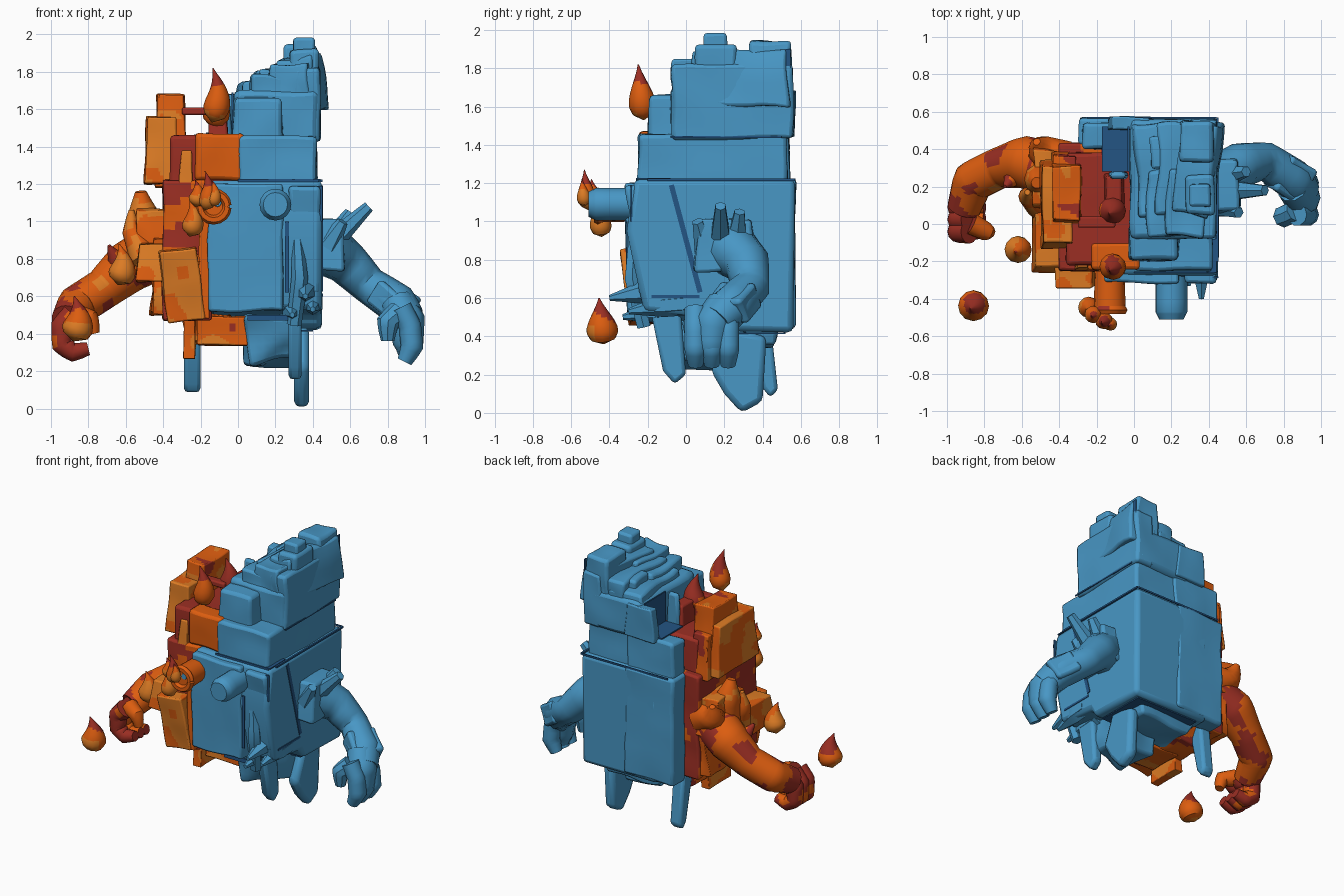
import bpy, bmesh, math
from mathutils import Vector, Euler, noise

cube = bpy.data.objects.get("Cube")
if cube:
    bpy.data.objects.remove(cube, do_unlink=True)


def material(name, rgb):
    mat = bpy.data.materials.new(name)
    mat.use_nodes = True
    mat.diffuse_color = (*rgb, 1)
    mat.node_tree.nodes["Principled BSDF"].inputs["Base Color"].default_value = (*rgb, 1)
    return mat


ICE = material("ice blue", (.065, .31, .56))
NAVY = material("deep blue", (.017, .09, .23))
RED = material("ember red", (.33, .028, .017))
ORANGE = material("orange", (.72, .11, .005))
AMBER = material("amber", (.72, .2, .018))
made = []


def finish(name, bm, paint, bevel=0):
    """Paint is one material, or a heat from 0 (red) to 2 (amber), which may depend on z."""
    bmesh.ops.recalc_face_normals(bm, faces=bm.faces)
    plain = isinstance(paint, bpy.types.Material)
    for face in bm.faces:
        face.smooth = True
        if not plain:
            centre = face.calc_center_median()
            heat = paint(centre.z) if callable(paint) else paint
            heat += 1.25 * noise.noise(centre * 7) - .2 * face.normal.y
            face.material_index = max(0, min(2, round(heat)))
    mesh = bpy.data.meshes.new(name)
    bm.to_mesh(mesh)
    bm.free()
    for mat in [paint] if plain else [RED, ORANGE, AMBER]:
        mesh.materials.append(mat)
    ob = bpy.data.objects.new(name, mesh)
    bpy.context.collection.objects.link(ob)
    if bevel:
        mod = ob.modifiers.new("soft edges", 'BEVEL')
        mod.width, mod.segments, mod.angle_limit = bevel, 2, math.radians(45)
    made.append(ob)


def block(name, x, y, z, paint=ICE, taper=(1, 1), turn=(0, 0, 0), bevel=.02, rough=.012):
    """Roughened box between the given ranges, tapered towards its top."""
    low, high = Vector((x[0], y[0], z[0])), Vector((x[1], y[1], z[1]))
    middle, size = (low + high) / 2, high - low
    bm = bmesh.new()
    bmesh.ops.create_cube(bm, size=1)
    if rough:
        cuts = 6 if isinstance(paint, bpy.types.Material) else 16
        bmesh.ops.subdivide_edges(bm, edges=bm.edges, cuts=cuts, use_grid_fill=True)
    rotation = Euler([math.radians(angle) for angle in turn])
    for vert in bm.verts:
        rise = vert.co.z + .5
        point = Vector((vert.co.x * size.x * (1 + (taper[0] - 1) * rise),
                        vert.co.y * size.y * (1 + (taper[1] - 1) * rise), vert.co.z * size.z))
        point.rotate(rotation)
        vert.co = point + middle
        vert.co += noise.noise_vector(vert.co * 5) * rough
    finish(name, bm, paint, bevel)


def seam(name, x, y, z, turn=(0, 0, 0)):
    """Thin dark plate."""
    block(name, x, y, z, paint=NAVY, turn=turn, bevel=0, rough=0)


def prism(name, profile, x, bevel=.02):
    """Side profile in (y, z) extruded along x."""
    bm = bmesh.new()
    face = bm.faces.new([bm.verts.new((x[0], *point)) for point in profile])
    extruded = bmesh.ops.extrude_face_region(bm, geom=[face])
    for vert in extruded["geom"]:
        if isinstance(vert, bmesh.types.BMVert):
            vert.co.x = x[1]
    finish(name, bm, ICE, bevel)


def tube(name, path, radii, paint=ICE, sides=10, steps=4):
    """Limb or spike: rings swept along a path."""
    path = [Vector(point) for point in path]
    stations = []
    for i in range(len(path) - 1):
        for step in range(steps):
            t = step / steps
            stations.append((path[i].lerp(path[i + 1], t), radii[i] + (radii[i + 1] - radii[i]) * t))
    stations.append((path[-1], radii[-1]))
    bm = bmesh.new()
    rings = []
    for i, (point, radius) in enumerate(stations):
        tangent = (stations[min(i + 2, len(stations) - 1)][0] - stations[max(i - 2, 0)][0]).normalized()
        up = Vector((0, 1, 0)) if abs(tangent.y) < .85 else Vector((1, 0, 0))
        side = tangent.cross(up).normalized()
        other = tangent.cross(side)
        angles = [math.tau * k / sides for k in range(sides)]
        rings.append([bm.verts.new(point + (side * math.cos(a) + other * math.sin(a)) * radius) for a in angles])
    for ring, following in zip(rings, rings[1:]):
        for k in range(sides):
            after = (k + 1) % sides
            bm.faces.new((ring[k], ring[after], following[after], following[k]))
    bm.faces.new(rings[0])
    bm.faces.new(rings[-1])
    finish(name, bm, paint)


def flame(name, base, height, radius, hot=1.5):
    """Teardrop with a bent tip, cooling to red towards the top."""
    x, y, z = base
    levels = [i / 8 for i in range(9)]
    path = [(x + .12 * height * math.sin(3 * t), y - .1 * height * t, z + height * t) for t in levels]
    radii = [radius * (.04 + math.sin(math.pi * t ** .55) ** 1.2) for t in levels]
    tube(name, path, radii, lambda h: hot - 2 * max(0, (h - z) / height - .2), sides=12, steps=2)


# Blue half: stacked body
prism("lower_body", [(-.27, 1.22), (-.31, .95), (-.22, .53), (.08, .5), (.12, .43), (.56, .42), (.57, 1.22)],
      x=(-.16, .45), bevel=.03)
block("front_panel", x=(-.16, .24), y=(-.31, -.2), z=(.52, 1.2), taper=(1, 1.1))
block("front_corner", x=(.27, .44), y=(-.27, -.05), z=(.62, 1.2), taper=(1, 1.2), turn=(5, 0, 0))
block("middle_body", x=(0, .42), y=(-.25, .53), z=(1.2, 1.46))
block("upper_body", x=(-.02, .43), y=(-.08, .56), z=(1.43, 1.7), bevel=.03)
block("brow_block", x=(-.03, .24), y=(-.2, 0), z=(1.42, 1.66), taper=(.93, .9))
block("side_collar", x=(.3, .44), y=(-.07, .56), z=(1.43, 1.82))

# Blue back wall wrapping behind the fire half, with a dark open notch above it
block("back_lower", x=(-.29, .1), y=(.42, .57), z=(.44, 1.22), bevel=.04)
block("back_middle", x=(-.27, .1), y=(.4, .54), z=(1.2, 1.46), bevel=.03)
block("back_upper", x=(-.14, .1), y=(.5, .57), z=(1.44, 1.68), taper=(.85, 1))
block("notch_post", x=(-.14, -.03), y=(.24, .28), z=(1.45, 1.69), taper=(.7, 1), rough=0)
seam("notch_wall", x=(-.034, -.025), y=(.28, .52), z=(1.45, 1.69))
seam("notch_floor", x=(-.17, 0), y=(.28, .52), z=(1.466, 1.475))

# Stepped crown, rising towards the left
for i in range(5):
    front, back = (-.07, .3) if i % 2 else (.03, .55)
    block(f"crown_step_{i}", x=(.06 * i, .28 + .04 * i), y=(front, back), z=(1.6, 1.74 + .035 * i),
          taper=(.94, .94), turn=(0, 3 - 2 * i, 5 - 3 * i), bevel=.015, rough=.025)
block("crown_shoulder", x=(.28, .43), y=(.05, .26), z=(1.7, 1.92))
block("crown_peak", x=(.3, .41), y=(.09, .21), z=(1.7, 1.98))
block("crown_back", x=(.25, .43), y=(.33, .55), z=(1.6, 1.94), rough=.02)
block("crown_ledge", x=(.08, .2), y=(.3, .47), z=(1.6, 1.8), rough=.02)

# Dark seams
seam("waist_seam_side", x=(.44, .453), y=(-.2, .57), z=(1.212, 1.224))
seam("waist_seam_front", x=(0, .43), y=(-.262, -.255), z=(1.212, 1.226))
seam("waist_seam_back", x=(-.25, .44), y=(.565, .573), z=(1.212, 1.224))
seam("panel_seam", x=(.25, .272), y=(-.312, -.305), z=(.62, 1))
seam("chin_seam", x=(.05, .3), y=(-.235, -.226), z=(.47, .5))
seam("collar_seam", x=(.435, .442), y=(-.08, .5), z=(1.435, 1.445))
seam("crown_seam", x=(.435, .442), y=(.52, .545), z=(1.73, 1.9))
seam("corner_seam", x=(.42, .452), y=(-.29, -.282), z=(1, 1.19))
seam("shelf_seam", x=(.4, .44), y=(-.26, -.08), z=(1.22, 1.228))
seam("hip_seam", x=(.448, .454), y=(-.18, .07), z=(.6, .615))
seam("side_seam", x=(.449, .455), y=(-.015, .012), z=(.62, 1.2), turn=(15, 0, 0))
seam("underside_seam", x=(-.1, .4), y=(.15, .52), z=(.412, .42))

# Blue eye, jaw spikes, underside and legs
tube("left_eye", [(.2, -.25, 1.09), (.2, -.47, 1.09), (.2, -.51, 1.09)], [.085, .085, .065], sides=16)
for name, x, y, z in (("upper", .36, -.4, .6), ("inner", .29, -.33, .5), ("outer", .4, -.3, .53)):
    tube(f"jaw_spike_{name}", [(x, 0, z + .04), (x, y + .18, z + .03), (x, y, z)], [.06, .06, .015], sides=6)
tube("lip_strip", [(.3, -.22, .45), (.33, -.28, .7), (.31, -.27, 1)], [.04, .045, .025], sides=6)
block("underside_rock", x=(.05, .3), y=(-.05, .25), z=(.24, .5), taper=(1.15, 1.4), rough=.04)
block("underside_back", x=(-.1, .3), y=(.2, .45), z=(.35, .48), taper=(1.2, 1.2), rough=.03)
prism("front_leg", [(-.06, .15), (0, .2), (-.03, .56), (-.19, .56), (-.12, .22)], x=(.27, .34))
prism("left_leg", [(.29, 0), (.4, .06), (.42, .4), (.22, .44), (.13, .22), (.2, .1)], x=(.3, .38), bevel=.03)
prism("right_leg", [(.44, .08), (.48, .12), (.44, .48), (.32, .48), (.4, .13)], x=(-.29, -.2))

# Blue arm and fist
block("left_shoulder", x=(.43, .57), y=(.04, .38), z=(.74, 1.01), taper=(.85, .8), bevel=.03)
tube("left_arm", [(.45, .22, .87), (.58, .32, .78), (.7, .34, .66), (.85, .24, .56), (.9, .16, .48)],
     [.15, .12, .1, .11, .1])
block("left_cuff", x=(.74, .93), y=(.15, .36), z=(.5, .65), turn=(0, 35, -30), bevel=.035)
tube("left_palm", [(.85, .2, .57), (.9, .14, .47), (.91, .13, .34), (.9, .14, .27)], [.09, .1, .08, .04])
for i in range(3):
    y = .05 + .085 * i
    tube(f"left_finger_{i}", [(.87, y, .54), (.92, y, .44), (.93, y, .33), (.89, y, .25)], [.06, .06, .06, .04])
tube("left_thumb", [(.86, .07, .52), (.8, .04, .46), (.8, .04, .36)], [.06, .06, .035], sides=8)
for name, root, tip in (("main", .18, (.7, .18, 1.08)), ("front", .1, (.56, .06, 1)), ("back", .26, (.6, .28, 1.05))):
    tube(f"shoulder_spike_{name}", [(.48, root, .87), tip], [.065, .03], sides=6)

# Fire half: core, plates and cheek
block("ember_core", x=(-.4, -.14), y=(-.25, .43), z=(.47, 1.22), paint=.15)
block("ember_neck", x=(-.36, 0), y=(-.22, .38), z=(1.18, 1.46), paint=RED)
block("forehead_plate", x=(-.23, .03), y=(-.245, -.1), z=(1.22, 1.47), paint=ORANGE)
block("forehead_edge", x=(-.31, -.24), y=(-.25, -.05), z=(1.2, 1.38), paint=AMBER, taper=(.7, .8))
block("ember_spine", x=(-.17, -.05), y=(.03, .28), z=(1.4, 1.6), paint=RED, taper=(.7, .8))
block("ember_bar", x=(-.3, -.1), y=(-.02, .04), z=(1.57, 1.61), paint=RED, bevel=.01, rough=0)
block("orange_column", x=(-.21, -.155), y=(-.29, -.1), z=(.48, 1.1), paint=ORANGE)
block("cheek_plate", x=(-.4, -.2), y=(-.32, -.15), z=(.47, .86), paint=1.6, turn=(6, -7, 0))
block("side_plate", x=(-.55, -.36), y=(-.26, .1), z=(.68, .88), paint=1.6, taper=(.8, .8), bevel=.03)
block("flank_plate", x=(-.46, -.36), y=(-.05, .4), z=(.5, .9), paint=1, rough=.03)
block("jaw_bar", x=(-.22, .05), y=(-.07, .2), z=(.34, .49), paint=.9)
block("under_core", x=(-.29, -.05), y=(-.02, .36), z=(.35, .5), paint=.9, taper=(1, 1.2), rough=.03)
block("jaw_post", x=(-.29, -.23), y=(-.1, .15), z=(.27, .5), paint=1.4)

# Side horn of the fire half
block("horn_lower", x=(-.5, -.32), y=(-.13, .34), z=(1.2, 1.56), paint=1.45, taper=(.9, .85), bevel=.06)
block("horn_upper", x=(-.44, -.28), y=(0, .33), z=(1.4, 1.68), paint=1.2, taper=(.92, .85), bevel=.06)
block("horn_back", x=(-.44, -.3), y=(.18, .38), z=(1.18, 1.5), paint=1.1, taper=(.9, .85), bevel=.05)

# Fire eye with ring and flames
tube("right_eye", [(-.13, -.25, 1.08), (-.13, -.46, 1.08)], [.08, .085], ORANGE, sides=16)
tube("right_eye_glint", [(-.11, -.45, 1.1), (-.11, -.467, 1.1)], [.025, .02])
turns = [math.tau * k / 16 for k in range(17)]
tube("right_eye_ring", [(-.13 + .072 * math.cos(a), -.46, 1.08 + .072 * math.sin(a)) for a in turns],
     [.025 for a in turns], paint=.6, sides=6, steps=1)
flame("eye_flame_tall", base=(-.18, -.51, 1.06), height=.21, radius=.045)
flame("eye_flame_side", base=(-.23, -.48, 1.08), height=.14, radius=.045, hot=2)
flame("eye_flame_low", base=(-.14, -.53, 1.08), height=.14, radius=.035, hot=2)
flame("cheek_flame", base=(-.26, -.44, .92), height=.2, radius=.055, hot=2.2)

# Fire shoulder, arm and curled hand
block("right_shoulder", x=(-.57, -.36), y=(.08, .42), z=(.78, 1.06), paint=1.3, taper=(.75, .8), bevel=.04, rough=.03)
tube("shoulder_crest", [(-.46, .22, .85), (-.51, .24, 1.05), (-.52, .22, 1.16)], [.12, .08, .03], paint=1.2)
tube("shoulder_back", [(-.4, .34, .9), (-.5, .4, .95), (-.52, .44, 1.04)], [.12, .08, .02], paint=1.1)
tube("shoulder_fin", [(-.5, .1, .8), (-.57, .15, .95), (-.57, .17, 1.06)], [.08, .05, .015], paint=1.4)
tube("right_arm", [(-.42, .28, .85), (-.58, .33, .76), (-.72, .3, .64), (-.86, .23, .55), (-.91, .08, .47)],
     [.15, .14, .11, .11, .09], paint=lambda z: .85 if z > .6 else .5, sides=20, steps=10)
tube("elbow_spike", [(-.62, .28, .74), (-.69, .2, .87)], [.08, .01], paint=.3)
for i in range(3):
    y = -.04 + .065 * i
    tube(f"right_finger_{i}", [(-.88, y, .5), (-.94, y, .44), (-.94, y, .34), (-.88, y, .3), (-.8, y, .32)],
         [.065, .06, .055, .05, .035], paint=.4, sides=12)
tube("right_thumb", [(-.87, 0, .5), (-.79, -.04, .48), (-.77, -.04, .4)], [.06, .05, .03], paint=.8)

# Loose flames
flame("crown_flame", base=(-.14, -.22, 1.53), height=.29, radius=.068, hot=1.2)
flame("inner_flame", base=(-.14, .08, 1.5), height=.26, radius=.07, hot=.6)
flame("hand_flame", base=(-.88, -.43, .36), height=.24, radius=.08)
flame("elbow_flame", base=(-.64, -.13, .66), height=.22, radius=.07, hot=1.8)

# Smooth shading with sharp edges kept
bpy.ops.object.select_all(action='DESELECT')
for ob in made:
    ob.select_set(True)
bpy.context.view_layer.objects.active = made[0]
bpy.ops.object.shade_smooth_by_angle(angle=math.radians(40))
